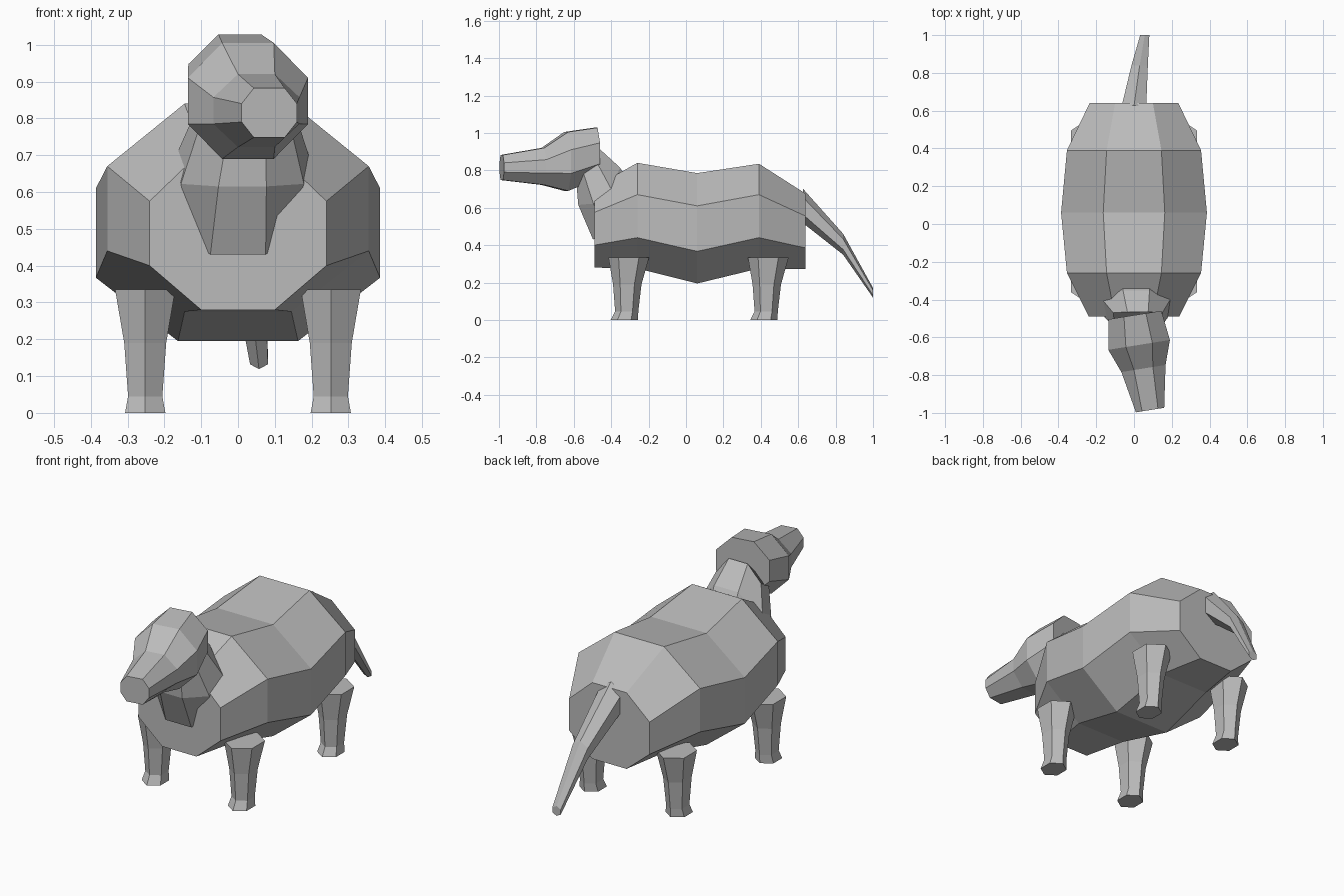
import bpy
import bmesh
from math import cos, sin, pi

default_cube = bpy.data.objects.get("Cube")
if default_cube:
    bpy.data.objects.remove(default_cube, do_unlink=True)

# One plain grey for the whole animal
GREY = (0.5, 0.5, 0.5, 1)
grey = bpy.data.materials.new("plain grey")
grey.diffuse_color = GREY
grey.use_nodes = True
grey.node_tree.nodes["Principled BSDF"].inputs["Base Color"].default_value = GREY


def loft(name, rings):
    """Skin a list of equal-sized rings and cap both ends, flat shaded."""
    bm = bmesh.new()
    loops = [[bm.verts.new(point) for point in ring] for ring in rings]
    for near, far in zip(loops, loops[1:]):
        count = len(near)
        for i in range(count):
            j = (i + 1) % count
            bm.faces.new((near[i], near[j], far[j], far[i]))
    bm.faces.new(loops[0])
    bm.faces.new(loops[-1])
    bmesh.ops.recalc_face_normals(bm, faces=bm.faces)
    mesh = bpy.data.meshes.new(name)
    bm.to_mesh(mesh)
    bm.free()
    mesh.materials.append(grey)
    obj = bpy.data.objects.new(name, mesh)
    bpy.context.collection.objects.link(obj)
    return obj


def mirrored_ring(half, centre=0, yaw=0):
    """Complete a half outline across x, then shift and turn it slightly."""
    whole = half + [(-x, y, z) for x, y, z in reversed(half)]
    return [(x + centre, y + yaw * x, z) for x, y, z in whole]


def octagon(y, inner, outer, heights, centre=0, yaw=0):
    """Upright eight-sided ring; heights run from top to bottom."""
    widths = (inner, outer, outer, inner)
    half = [(x, y, z) for x, z in zip(widths, heights)]
    return mirrored_ring(half, centre, yaw)


def hexagon(centre, radius_x, radius_y, axis):
    """Six-sided ring, flat (axis z) or upright (axis y), points on y or z."""
    cx, cy, cz = centre
    ring = []
    for i in range(6):
        angle = pi * i / 3
        across, along = radius_x * sin(angle), radius_y * cos(angle)
        if axis == "z":
            ring.append((cx + across, cy + along, cz))
        else:
            ring.append((cx + across, cy, cz + along))
    return ring


# Barrel body, swaybacked
loft("body", [
    octagon(-.49, .1, .24, (.71, .575, .4, .28)),
    octagon(-.26, .145, .355, (.84, .67, .44, .275)),
    octagon(.06, .163, .386, (.785, .61, .367, .195)),
    octagon(.39, .145, .355, (.835, .67, .44, .275)),
    octagon(.64, .1, .235, (.675, .555, .385, .272)),
])

# Neck, rising and leaning forward from the chest
loft("neck", [
    mirrored_ring([(.07, -.27, .68), (.15, -.3, .56),
                   (.13, -.42, .47), (.075, -.497, .43)]),
    mirrored_ring([(.07, -.353, .815), (.18, -.4, .7),
                   (.167, -.495, .622), (.065, -.576, .615)], .012),
    mirrored_ring([(.055, -.465, .917), (.13, -.47, .83),
                   (.12, -.55, .79), (.055, -.585, .72)], .02),
])

# Head, turned a little to its left
TURN = .16
loft("head", [
    octagon(-.482, .058, .14, (1.028, .947, .835, .755), .005, TURN),
    octagon(-.64, .07, .163, (1.005, .91, .784, .69), .027, TURN),
    octagon(-.765, .05, .117, (.92, .857, .785, .722), .05, TURN),
    octagon(-.985, .042, .075, (.882, .84, .79, .748), .085, TURN),
])

# Tail, hanging back and slightly to one side
loft("tail", [
    hexagon((0, .625, .61), .075, .092, "y"),
    hexagon((.03, .84, .405), .05, .056, "y"),
    hexagon((.057, 1, .145), .028, .026, "y"),
])

# Four legs: height, forward offset and radius of each ring
LEG_RINGS = [(0, -.024, .073), (.045, -.011, .062),
             (.19, -.008, .076), (.335, 0, .109)]
for side_name, side in (("left", 1), ("right", -1)):
    for end_name, leg_y in (("front", -.306), ("rear", .44)):
        loft(f"{end_name}_{side_name}_leg", [
            hexagon((side * .252, leg_y + shift, height), radius * .866, radius, "z")
            for height, shift, radius in LEG_RINGS
        ])
